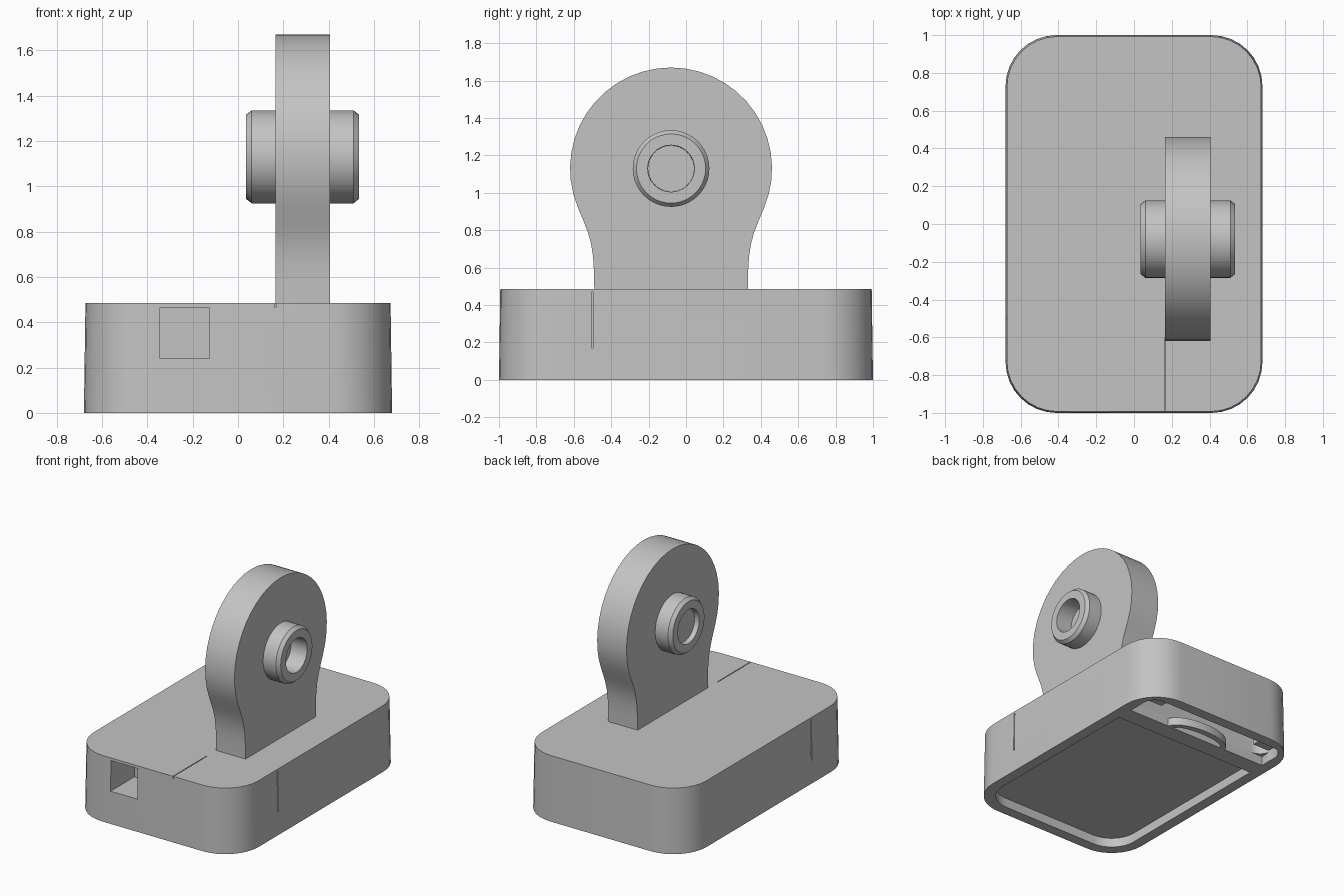
import bpy, bmesh, math
from math import sin, cos, pi, radians
from mathutils import Vector

old = bpy.data.objects.get("Cube")
if old:
    bpy.data.objects.remove(old, do_unlink=True)

grey = bpy.data.materials.new("plain_grey")
grey.use_nodes = True
grey.diffuse_color = (0.55, 0.55, 0.55, 1)
grey.node_tree.nodes["Principled BSDF"].inputs["Base Color"].default_value = (0.55, 0.55, 0.55, 1)


def finish(name, bm):
    bmesh.ops.recalc_face_normals(bm, faces=bm.faces)
    mesh = bpy.data.meshes.new(name)
    bm.to_mesh(mesh)
    bm.free()
    mesh.materials.append(grey)
    obj = bpy.data.objects.new(name, mesh)
    bpy.context.collection.objects.link(obj)
    return obj


def activate(obj):
    bpy.ops.object.select_all(action='DESELECT')
    obj.select_set(True)
    bpy.context.view_layer.objects.active = obj


def smooth(obj):
    activate(obj)
    bpy.ops.object.shade_smooth_by_angle(angle=radians(30))


def prism(name, ring, offset, taper=(1, 1)):
    """Extrude a closed outline, optionally scaling its far end in x and y."""
    bm = bmesh.new()
    near = [bm.verts.new(p) for p in ring]
    far = [bm.verts.new(Vector((p[0] * taper[0], p[1] * taper[1], p[2])) + Vector(offset))
           for p in ring]
    bm.faces.new(near)
    bm.faces.new(far)
    n = len(ring)
    for i in range(n):
        j = (i + 1) % n
        bm.faces.new((near[i], near[j], far[j], far[i]))
    return finish(name, bm)


def rounded_block(name, x0, x1, y0, y1, z0, z1, r, taper=(1, 1), steps=8):
    corners = ((x1 - r, y1 - r), (x0 + r, y1 - r), (x0 + r, y0 + r), (x1 - r, y0 + r))
    ring = []
    for k, (cx, cy) in enumerate(corners):
        for s in range(steps + 1):
            a = (k + s / steps) * pi / 2
            ring.append((cx + r * cos(a), cy + r * sin(a), z0))
    return prism(name, ring, (0, 0, z1 - z0), taper)


def block(name, x0, x1, y0, y1, z0, z1):
    return prism(name, [(x0, y0, z0), (x1, y0, z0), (x1, y1, z0), (x0, y1, z0)],
                 (0, 0, z1 - z0))


def cut(target, cutter):
    cutter.hide_render = True
    mod = target.modifiers.new("cut", 'BOOLEAN')
    mod.operation = 'DIFFERENCE'
    mod.solver = 'EXACT'
    mod.object = cutter
    activate(target)
    bpy.ops.object.modifier_apply(modifier=mod.name)
    bpy.data.objects.remove(cutter, do_unlink=True)


# Base housing with a slight draft
TOP = 0.485
base = rounded_block("base", -0.68, 0.68, -1, 1, 0, TOP, 0.27, (0.99, 0.993))

# Underside recess, rear compartment and front socket
cut(base, rounded_block("recess_cutter", -0.6, 0.6, -0.92, 0.92, -0.1, 0.07, 0.2))
cut(base, rounded_block("compartment_cutter", -0.6, 0.6, 0.68, 0.92, -0.1, 0.4, 0.1))
cut(base, block("socket_cutter", -0.345, -0.125, -1.1, -0.72, 0.24, 0.465))

# Hairline grooves on the top and both sides
cut(base, block("top_groove_cutter", 0.162, 0.168, -1.1, -0.6, TOP - 0.02, TOP + 0.1))
for side in (-1, 1):
    xa, xb = sorted((side * 0.655, side * 0.75))
    cut(base, block("side_groove_cutter", xa, xb, -0.505, -0.497, 0.17, 0.47))
smooth(base)

# Underside crossbar, arched latch and small catches
block("crossbar", -0.605, 0.605, 0.55, 0.68, 0, 0.08)
arch = []
for rise, order in ((0.12, 1), (0.075, -1)):
    arch += [(0.26 * cos(pi * i / 16), 0.67 + rise * sin(pi * i / 16), 0)
             for i in range(17)][::order]
# Lift the shared end points apart so the arch feet have width
arch = [(p[0] * (1 if i < 17 else 0.86), p[1], p[2]) for i, p in enumerate(arch)]
smooth(prism("latch_arch", arch, (0, 0, 0.06)))
for side, label in ((1, "left"), (-1, "right")):
    xa, xb = sorted((side * 0.42, side * 0.56))
    block(label + "_catch", xa, xb, 0.8, 0.9, 0.05, 0.09)

# Upright lug: round head flowing into a narrower neck
CY, CZ, R = -0.08, 1.13, 0.54
neck = [(0.41, 0.47), (0.412, 0.58), (0.417, 0.66), (0.428, 0.73), (0.445, 0.79), (0.468, 0.85)]
start = radians(-23)
head = []
for i in range(29):
    a = start + (pi - 2 * start) * i / 28
    head.append((R * cos(a), CZ + R * sin(a)))
outline = neck + head + [(-w, z) for w, z in reversed(neck)]
smooth(prism("upright_lug", [(0.165, CY + w, z) for w, z in outline], (0.24, 0, 0)))

# Chamfered boss with a deep bore on the left and a shallow one on the right
profile = [(0, 0.07), (0.12, 0.07), (0.125, 0.035), (0.185, 0.035), (0.205, 0.06),
           (0.205, 0.51), (0.185, 0.535), (0.125, 0.535), (0.118, 0.15), (0, 0.15)]
bm = bmesh.new()
verts = [bm.verts.new((x, CY, CZ + r)) for r, x in profile]
edges = [bm.edges.new(pair) for pair in zip(verts, verts[1:])]
bmesh.ops.spin(bm, geom=verts + edges, cent=(0, CY, CZ), axis=(1, 0, 0),
               angle=2 * pi, steps=40)
bmesh.ops.remove_doubles(bm, verts=bm.verts, dist=0.0005)
smooth(finish("pivot_boss", bm))
